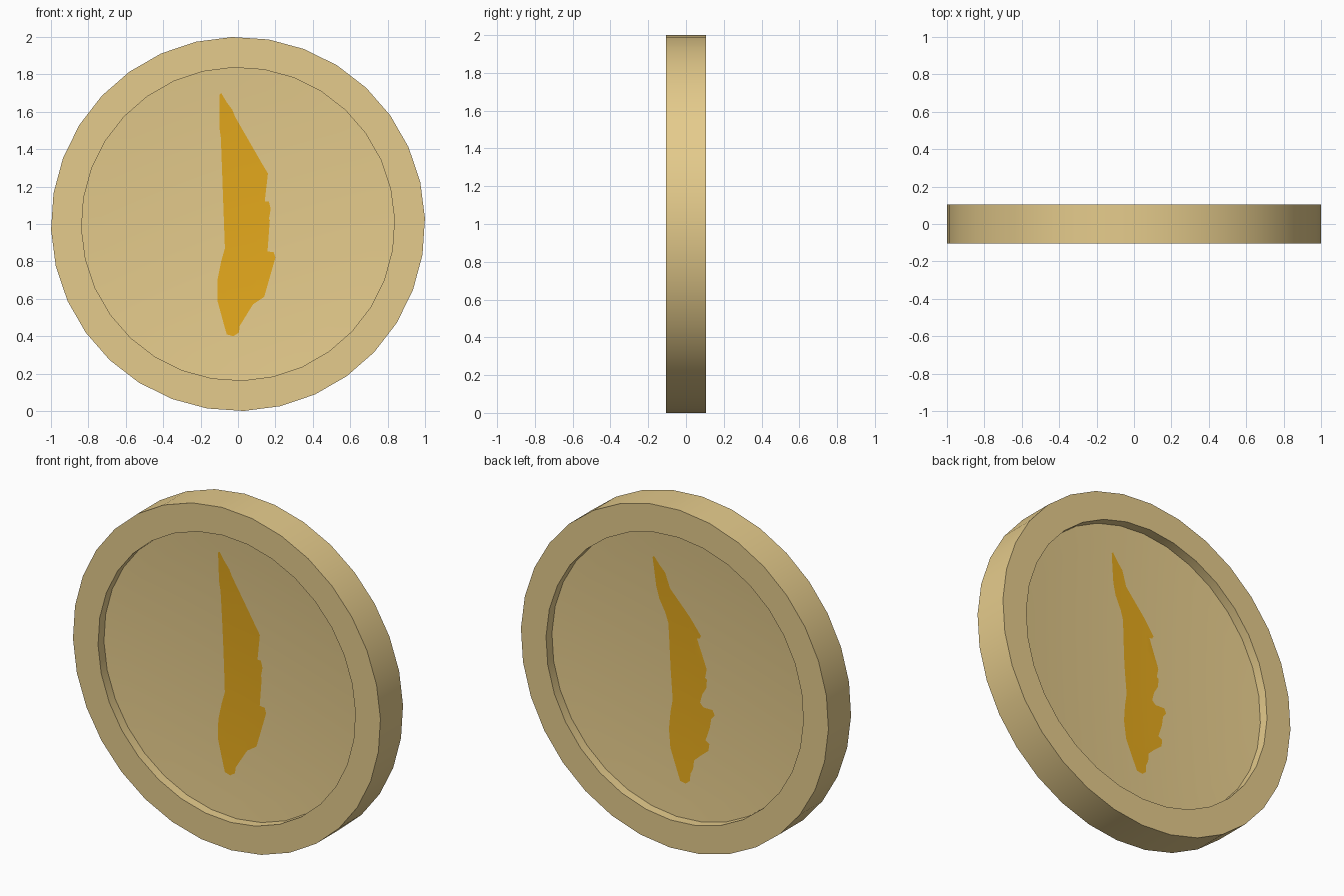
import bpy, bmesh, math

if "Cube" in bpy.data.objects:
    bpy.data.objects.remove(bpy.data.objects["Cube"])

SIDES = 32
TWIST = math.radians(-1.75)      # small roll of the polygon about the coin axis
RIM_R, FIELD_R = 1.0, 0.837
RIM_Y, FIELD_Y = 0.105, 0.05
DISH = 0.03                      # how much the field sinks towards its centre


def field_y(r):
    """Half thickness of the gently dished field at radius r."""
    return FIELD_Y - DISH * (1 - (r / FIELD_R) ** 2)


def material(name, rgb):
    m = bpy.data.materials.new(name)
    m.diffuse_color = (*rgb, 1)
    m.use_nodes = True
    m.node_tree.nodes["Principled BSDF"].inputs["Base Color"].default_value = m.diffuse_color
    return m


pale_gold = material("pale gold", (0.785, 0.60, 0.262))
deep_gold = material("deep gold", (0.785, 0.40, 0.012))


def finish(bm, name, mat):
    me = bpy.data.meshes.new(name)
    bm.to_mesh(me)
    bm.free()
    me.materials.append(mat)
    ob = bpy.data.objects.new(name, me)
    bpy.context.collection.objects.link(ob)
    bpy.ops.object.select_all(action='DESELECT')
    ob.select_set(True)
    bpy.context.view_layer.objects.active = ob
    bpy.ops.object.shade_smooth_by_angle(angle=math.radians(30))
    return ob


# Coin body: lathed profile with a raised rim and a dished field on both sides
bm = bmesh.new()
dish = [(FIELD_R * i / 8, field_y(FIELD_R * i / 8)) for i in range(1, 9)]
half = dish + [(FIELD_R, RIM_Y), (RIM_R, RIM_Y)]
profile = [(r, -y) for r, y in half] + half[::-1]
rings = []
for r, y in profile:
    angles = [TWIST + math.tau * i / SIDES for i in range(SIDES)]
    rings.append([bm.verts.new((r * math.sin(a), y, 1 + r * math.cos(a))) for a in angles])
for a, b in zip(rings, rings[1:]):
    for i in range(SIDES):
        j = (i + 1) % SIDES
        bm.faces.new((a[i], a[j], b[j], b[i]))
for ring, side in ((rings[0], -1), (rings[-1], 1)):
    hub = bm.verts.new((0, side * field_y(0), 1))
    for i in range(SIDES):
        bm.faces.new((ring[i], ring[(i + 1) % SIDES], hub))
bmesh.ops.recalc_face_normals(bm, faces=bm.faces)
finish(bm, "coin_body", pale_gold)

# Painted emblem: ragged feather outline (x, z), from the tip down the right edge and back up
outline = [
    (-.09, 1.70), (-.06, 1.65), (-.03, 1.61), (-.01, 1.52), (.03, 1.46), (.05, 1.39),
    (.10, 1.37), (.13, 1.32), (.16, 1.27), (.15, 1.255), (.10, 1.25), (.11, 1.215),
    (.14, 1.19), (.14, 1.15), (.12, 1.12), (.165, 1.12), (.175, 1.08), (.14, 1.05),
    (.17, 1.02), (.16, .97), (.13, .93), (.11, .88), (.13, .855), (.19, .85),
    (.20, .82), (.17, .79), (.16, .74), (.11, .68), (.15, .65), (.14, .61),
    (.08, .57), (.04, .54), (.03, .49), (.01, .46), (.005, .42), (-.025, .40),
    (-.06, .41), (-.08, .48), (-.11, .59), (-.11, .70), (-.09, .80), (-.07, .87),
    (-.065, 1.05), (-.05, 1.16), (-.04, 1.27), (-.06, 1.37), (-.09, 1.45),
    (-.10, 1.52), (-.10, 1.69)]


def emblem(name, side, tilt=0.0, du=0.0, dz=0.0):
    """Thin sheet following one field; side -1 is front, +1 the back (turned half round)."""
    bm = bmesh.new()
    c, s = math.cos(tilt), math.sin(tilt)
    verts = []
    for x, z in outline:
        u, w = x * c - (z - 1) * s + du, x * s + (z - 1) * c + dz
        verts.append(bm.verts.new((-side * u, 0, 1 + w)))
    bm.faces.new(verts)
    bmesh.ops.triangulate(bm, faces=bm.faces[:])
    # slice across so the sheet can bend with the dish
    for i in range(1, 14):
        bmesh.ops.bisect_plane(bm, geom=bm.verts[:] + bm.edges[:] + bm.faces[:],
                               plane_co=(0, 0, 0.35 + 0.1 * i), plane_no=(0, 0, 1))
    for v in bm.verts:
        v.co.y = side * (field_y(math.hypot(v.co.x, v.co.z - 1)) + 0.0015)
    bm.normal_update()
    for f in bm.faces:
        if f.normal.y * side < 0:
            f.normal_flip()
    finish(bm, name, deep_gold)


emblem("front_emblem", -1)
emblem("back_emblem", 1, math.radians(6.2), -0.015, -0.035)
